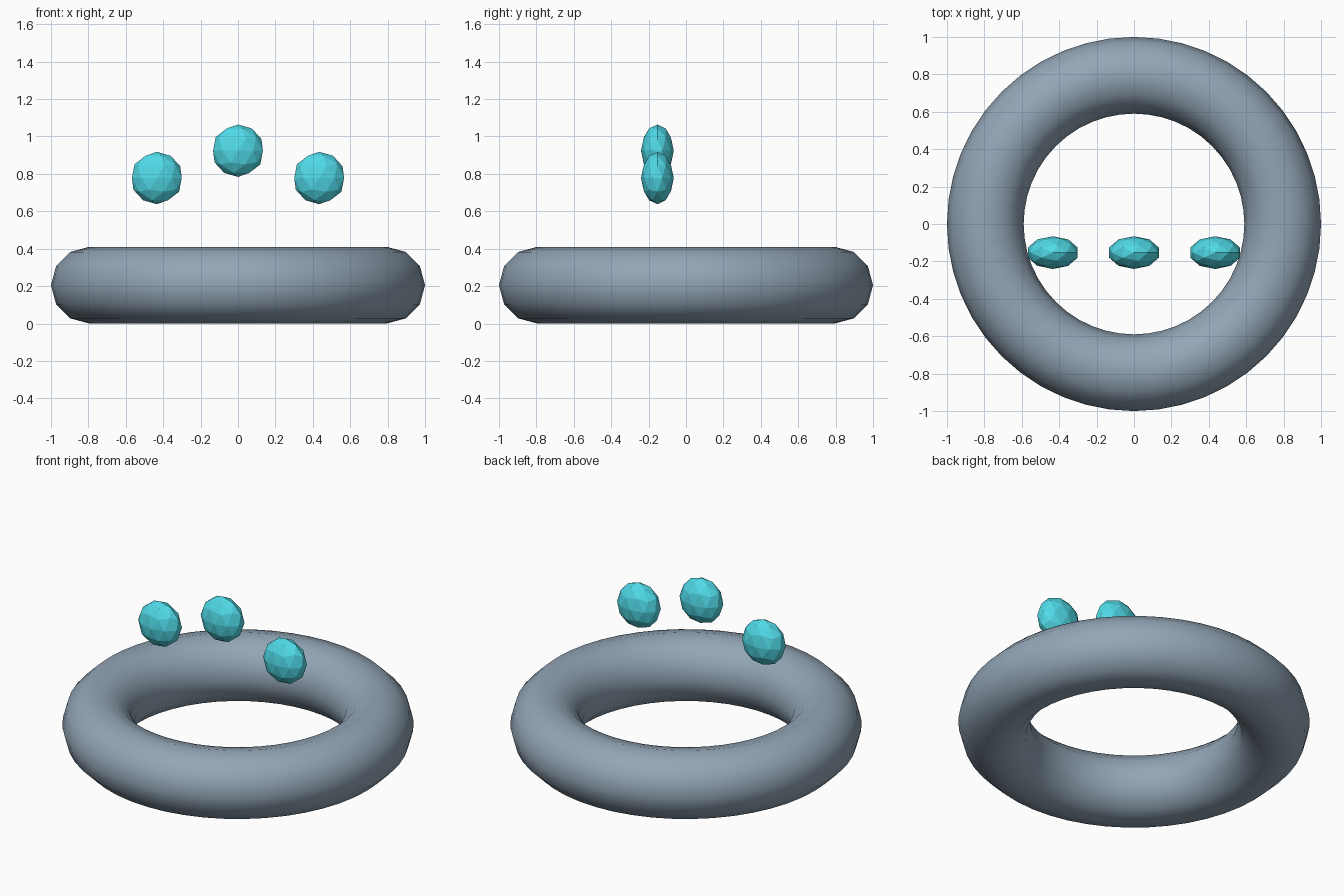
import bpy

if "Cube" in bpy.data.objects:
    bpy.data.objects.remove(bpy.data.objects["Cube"])


def make_material(name, color):
    mat = bpy.data.materials.new(name)
    mat.diffuse_color = (*color, 1)
    mat.use_nodes = True
    mat.node_tree.nodes["Principled BSDF"].inputs["Base Color"].default_value = mat.diffuse_color
    return mat


slate = make_material("slate", (0.29, 0.38, 0.47))
cyan = make_material("cyan", (0.08, 0.70, 0.80))

# Smooth ring lying on the floor
bpy.ops.mesh.primitive_torus_add(major_segments=48, minor_segments=12,
                                 major_radius=0.795, minor_radius=0.205,
                                 location=(0, 0, 0.205))
ring = bpy.context.object
ring.name = "ring"
ring.data.materials.append(slate)
bpy.ops.object.shade_smooth()


def add_gem(name, x, z):
    """Flat-faced pebble, thin from front to back."""
    bpy.ops.mesh.primitive_ico_sphere_add(subdivisions=2, radius=0.14,
                                          location=(x, -0.153, z))
    gem = bpy.context.object
    gem.name = name
    gem.scale.y = 0.625
    gem.data.materials.append(cyan)


# Three floating gems in an arc
add_gem("gem_left", -0.434, 0.778)
add_gem("gem_middle", 0, 0.924)
add_gem("gem_right", 0.434, 0.778)
